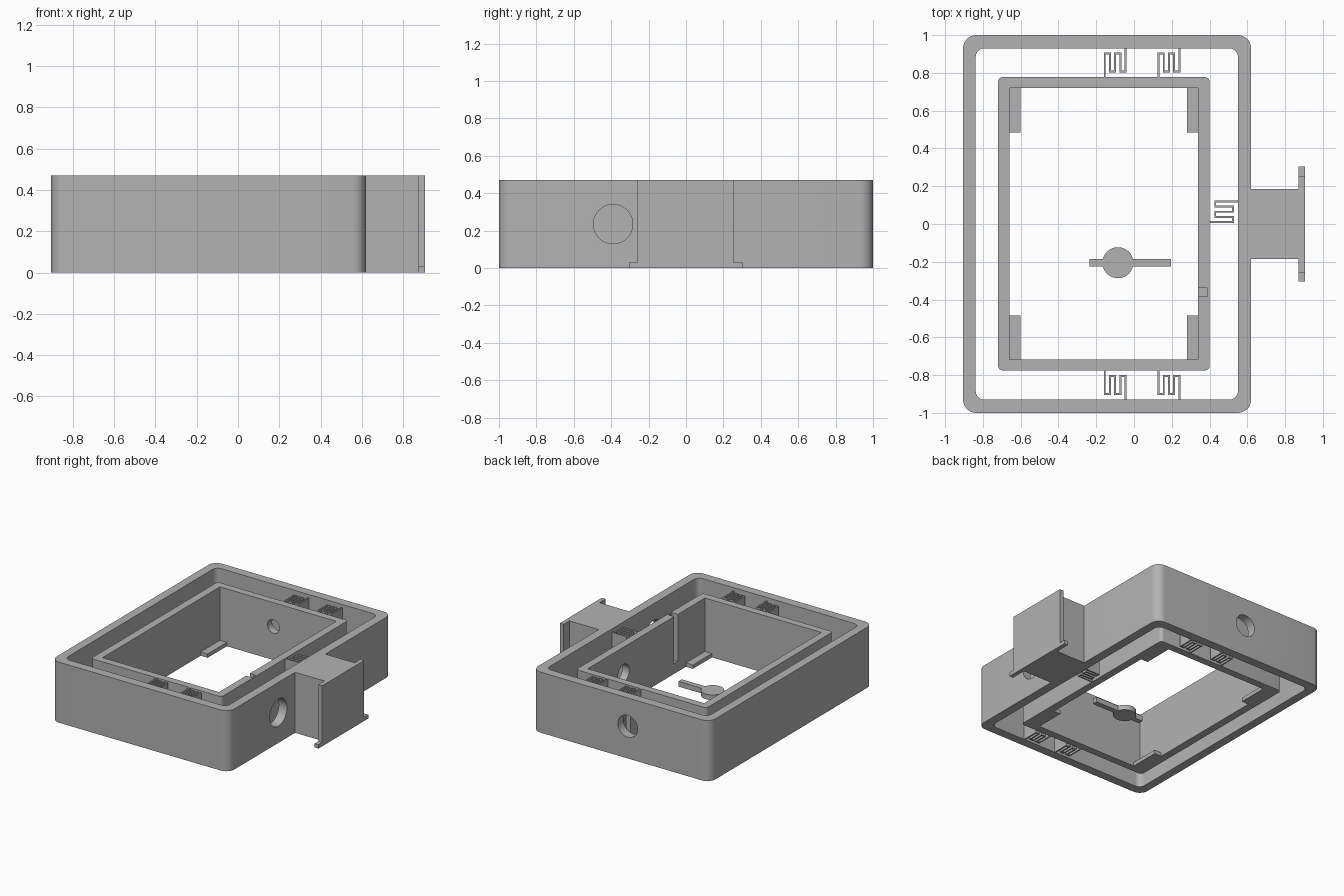
import bpy, bmesh, math
from mathutils import Matrix, Vector

cube = bpy.data.objects.get("Cube")
if cube:
    bpy.data.objects.remove(cube, do_unlink=True)

GREY = (0.45, 0.45, 0.45, 1)
mat = bpy.data.materials.new("matte grey")
mat.use_nodes = True
mat.diffuse_color = GREY
mat.node_tree.nodes["Principled BSDF"].inputs["Base Color"].default_value = GREY

H = 0.47      # outer case height
T = 0.445     # inner tray height


def prism(name, outline, z0, z1, matrix=None):
    """Extrude a flat outline from z0 to z1."""
    bm = bmesh.new()
    face = bm.faces.new([bm.verts.new((x, y, z0)) for x, y in outline])
    top = bmesh.ops.extrude_face_region(bm, geom=[face])["geom"]
    bmesh.ops.translate(bm, vec=(0, 0, z1 - z0),
                        verts=[v for v in top if isinstance(v, bmesh.types.BMVert)])
    if matrix:
        bm.transform(matrix)
    bmesh.ops.recalc_face_normals(bm, faces=bm.faces)
    me = bpy.data.meshes.new(name)
    bm.to_mesh(me)
    bm.free()
    me.materials.append(mat)
    ob = bpy.data.objects.new(name, me)
    bpy.context.collection.objects.link(ob)
    return ob


def rect(x0, x1, y0, y1, r=0, n=8):
    """Rectangle outline, with rounded corners when r > 0."""
    if r == 0:
        return [(x0, y0), (x1, y0), (x1, y1), (x0, y1)]
    pts = []
    centres = [(x1 - r, y1 - r), (x0 + r, y1 - r), (x0 + r, y0 + r), (x1 - r, y0 + r)]
    for k, (cx, cy) in enumerate(centres):
        for i in range(n + 1):
            a = math.pi / 2 * (k + i / n)
            pts.append((cx + r * math.cos(a), cy + r * math.sin(a)))
    return pts


def circle(cx, cy, r, n=48):
    return [(cx + r * math.cos(math.tau * i / n), cy + r * math.sin(math.tau * i / n))
            for i in range(n)]


def box(name, x0, x1, y0, y1, z0, z1):
    return prism(name, rect(x0, x1, y0, y1), z0, z1)


# Axis swaps: outline in (y, z) extruded along x, and in (x, z) extruded along y
ALONG_X = Matrix(((0, 0, 1, 0), (1, 0, 0, 0), (0, 1, 0, 0), (0, 0, 0, 1)))
ALONG_Y = Matrix(((1, 0, 0, 0), (0, 0, 1, 0), (0, 1, 0, 0), (0, 0, 0, 1)))


def combine(ob, tools, operation="DIFFERENCE"):
    """Apply boolean tools to a part, then remove the tools."""
    for tool in tools:
        mod = ob.modifiers.new("cut", "BOOLEAN")
        mod.object, mod.operation, mod.solver = tool, operation, "EXACT"
        bpy.context.view_layer.update()
        graph = bpy.context.evaluated_depsgraph_get()
        me = bpy.data.meshes.new_from_object(ob.evaluated_get(graph))
        ob.modifiers.clear()
        ob.data = me
        bpy.data.objects.remove(tool, do_unlink=True)
    return ob


def smooth(ob):
    bpy.ops.object.select_all(action="DESELECT")
    ob.select_set(True)
    bpy.context.view_layer.objects.active = ob
    bpy.ops.object.shade_smooth_by_angle(angle=math.radians(30))


# Outer case with round holes in the right-hand and back walls
case = prism("outer_case", rect(-0.905, 0.62, -1, 1, 0.07), 0, H)
combine(case, [
    prism("cavity", rect(-0.838, 0.55, -0.93, 0.93, 0.045), -0.1, 1),
    prism("side_hole", circle(-0.39, 0.235, 0.105), 0.5, 0.7, ALONG_X),
    prism("back_hole", circle(-0.2, 0.25, 0.085), 0.9, 1.1, ALONG_Y),
])
smooth(case)

# Inner tray with a keyed dial seat and two plain holes
tray = prism("inner_tray", rect(-0.72, 0.40, -0.775, 0.778, 0.025, 5), 0, T)
DIAL_Y, DIAL_Z = -0.362, 0.295
combine(tray, [
    box("cavity", -0.66, 0.34, -0.718, 0.72, -0.1, 1),
    prism("dial_recess", circle(DIAL_Y, DIAL_Z, 0.157), 0.3, 0.35, ALONG_X),
    prism("dial_hole", circle(DIAL_Y, DIAL_Z, 0.105), 0.29, 0.45, ALONG_X),
    box("dial_slot", 0.28, 0.39, DIAL_Y - 0.023, DIAL_Y + 0.023, 0.08, 0.6),
    prism("side_hole", circle(0.28, 0.24, 0.07), 0.27, 0.46, ALONG_X),
    prism("back_hole", circle(-0.2, 0.26, 0.052), 0.7, 0.82, ALONG_Y),
])
smooth(tray)

# Corner ledges at the bottom of the tray
for side, x0, x1 in (("right", -0.665, -0.60), ("left", 0.28, 0.345)):
    for end, y0, y1 in (("back", 0.485, 0.725), ("front", -0.725, -0.485)):
        box(f"ledge_{end}_{side}", x0, x1, y0, y1, 0, 0.03)

# Loose dial key lying on the ground
key = prism("dial_key_disc", circle(-0.085, -0.205, 0.082), 0, 0.04)
combine(key, [box("bar", -0.235, 0.195, -0.226, -0.185, 0, 0.04)], "UNION")
smooth(key)


# Serpentine springs joining the tray to the case
def spring(name, matrix):
    low, high, end, step, w = 0.03, 0.125, 0.155, 0.0275, 0.005
    path = [(0, -0.005)]
    for i in range(5):
        levels = (low, high) if i % 2 == 0 else (high, low)
        path += [(i * step, levels[0]), (i * step, levels[1])]
    path = [path[0]] + path[2:-1] + [(4 * step, end)]
    pts = [Vector(p) for p in path]
    sides = ([], [])
    for i, p in enumerate(pts):
        a = (p - pts[max(i - 1, 0)]).normalized()
        b = (pts[min(i + 1, len(pts) - 1)] - p).normalized()
        na, nb = Vector((-a.y, a.x)), Vector((-b.y, b.x))
        sides[0].append(p + (na + nb) * w)
        sides[1].append(p - (na + nb) * w)
    return prism(name, [tuple(p) for p in sides[0] + sides[1][::-1]], 0, T, matrix)


for side, x in (("right", -0.155), ("left", 0.13)):
    spring(f"back_spring_{side}", Matrix.Translation((x, 0.778, 0)))
    spring(f"front_spring_{side}",
           Matrix.Translation((x, -0.775, 0)) @ Matrix.Diagonal((1, -1, 1, 1)))
swap = Matrix(((0, 1, 0, 0), (1, 0, 0, 0), (0, 0, 1, 0), (0, 0, 0, 1)))
spring("side_spring", Matrix.Translation((0.40, 0.01, 0)) @ swap)

# Side port: neck, flange and foot lip, with a sloped-roof pocket
port = prism("side_port", [(0.615, -0.185), (0.872, -0.185), (0.872, -0.26), (0.905, -0.26),
                           (0.905, 0.255), (0.872, 0.255), (0.872, 0.185), (0.615, 0.185)], 0, H)
combine(port, [box("lip", 0.872, 0.905, -0.305, 0.305, 0, 0.03)], "UNION")
pocket = [(0.85, 0.035), (0.915, 0.035), (0.915, 0.42), (0.905, 0.41), (0.85, 0.365)]
combine(port, [prism("pocket", pocket, -0.18, 0.173, ALONG_Y)])
